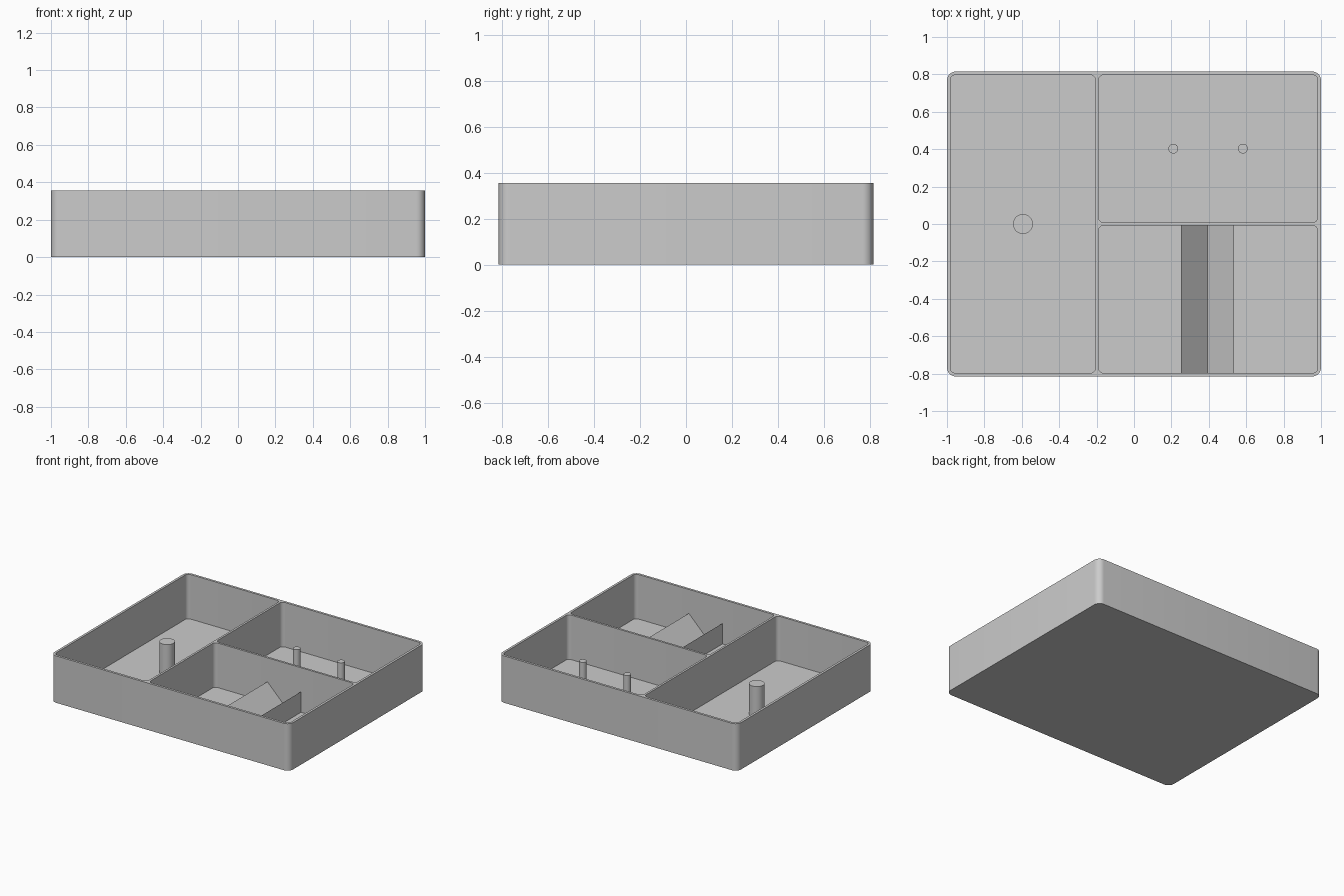
import bpy
import bmesh
from math import cos, sin, pi, radians

HEIGHT, FLOOR = 0.355, 0.018

cube = bpy.data.objects.get("Cube")
if cube:
    bpy.data.objects.remove(cube, do_unlink=True)

grey = bpy.data.materials.new("plain grey")
grey.use_nodes = True
grey.diffuse_color = (0.6, 0.6, 0.6, 1)
grey.node_tree.nodes["Principled BSDF"].inputs["Base Color"].default_value = (0.6, 0.6, 0.6, 1)


def prism(name, outline, direction):
    """Extrude a closed outline along a direction into a solid."""
    bm = bmesh.new()
    face = bm.faces.new([bm.verts.new(p) for p in outline])
    moved = bmesh.ops.extrude_face_region(bm, geom=[face])["geom"]
    bmesh.ops.translate(bm, vec=direction, verts=[v for v in moved if isinstance(v, bmesh.types.BMVert)])
    bmesh.ops.recalc_face_normals(bm, faces=bm.faces)
    mesh = bpy.data.meshes.new(name)
    bm.to_mesh(mesh)
    bm.free()
    mesh.materials.append(grey)
    obj = bpy.data.objects.new(name, mesh)
    bpy.context.collection.objects.link(obj)
    return obj


def rounded_box(name, x0, x1, y0, y1, z0, z1, radius, steps=8):
    """Box with rounded vertical edges."""
    corners = [(x1, y1, -1, -1), (x0, y1, 1, -1), (x0, y0, 1, 1), (x1, y0, -1, 1)]
    outline = []
    for quarter, (x, y, sx, sy) in enumerate(corners):
        for i in range(steps + 1):
            a = (quarter + i / steps) * pi / 2
            outline.append((x + sx * radius + radius * cos(a), y + sy * radius + radius * sin(a), z0))
    return prism(name, outline, (0, 0, z1 - z0))


def post(name, x, y, radius, top, sides=40):
    """Upright round post rooted in the floor."""
    ring = [(x + radius * cos(2 * pi * i / sides), y + radius * sin(2 * pi * i / sides), FLOOR / 2)
            for i in range(sides)]
    return prism(name, ring, (0, 0, top - FLOOR / 2))


def smooth(obj):
    bpy.ops.object.select_all(action='DESELECT')
    obj.select_set(True)
    bpy.context.view_layer.objects.active = obj
    bpy.ops.object.shade_smooth_by_angle(angle=radians(30))


# Tray body with three pockets cut into it
tray = rounded_box("tray", -1, 1, -0.815, 0.815, 0, HEIGHT, 0.047)
pockets = {
    "long_pocket": (-0.982, -0.206, -0.797, 0.797),
    "back_pocket": (-0.19, 0.982, 0.008, 0.797),
    "front_pocket": (-0.19, 0.982, -0.797, -0.008),
}
bpy.context.view_layer.objects.active = tray
for name, (x0, x1, y0, y1) in pockets.items():
    cutter = rounded_box(name, x0, x1, y0, y1, FLOOR, HEIGHT + 0.1, 0.028)
    cutter.hide_render = True
    cut = tray.modifiers.new(name, 'BOOLEAN')
    cut.operation = 'DIFFERENCE'
    cut.solver = 'EXACT'
    cut.object = cutter
    bpy.ops.object.modifier_apply(modifier=cut.name)
    bpy.data.objects.remove(cutter, do_unlink=True)
smooth(tray)

# Round posts
smooth(post("large_post", -0.594, 0, 0.053, 0.25))
for side, x in (("right", 0.21), ("left", 0.582)):
    smooth(post(side + "_small_post", x, 0.403, 0.026, 0.26))

# Block with a V groove, spanning the front pocket
mid, half, top, low = 0.393, 0.141, 0.174, 0.033
profile = [(-half, FLOOR / 2), (half, FLOOR / 2), (half, top), (0, low), (-half, top)]
prism("grooved_block", [(mid + x, -0.8, z) for x, z in profile], (0, 0.795, 0))
